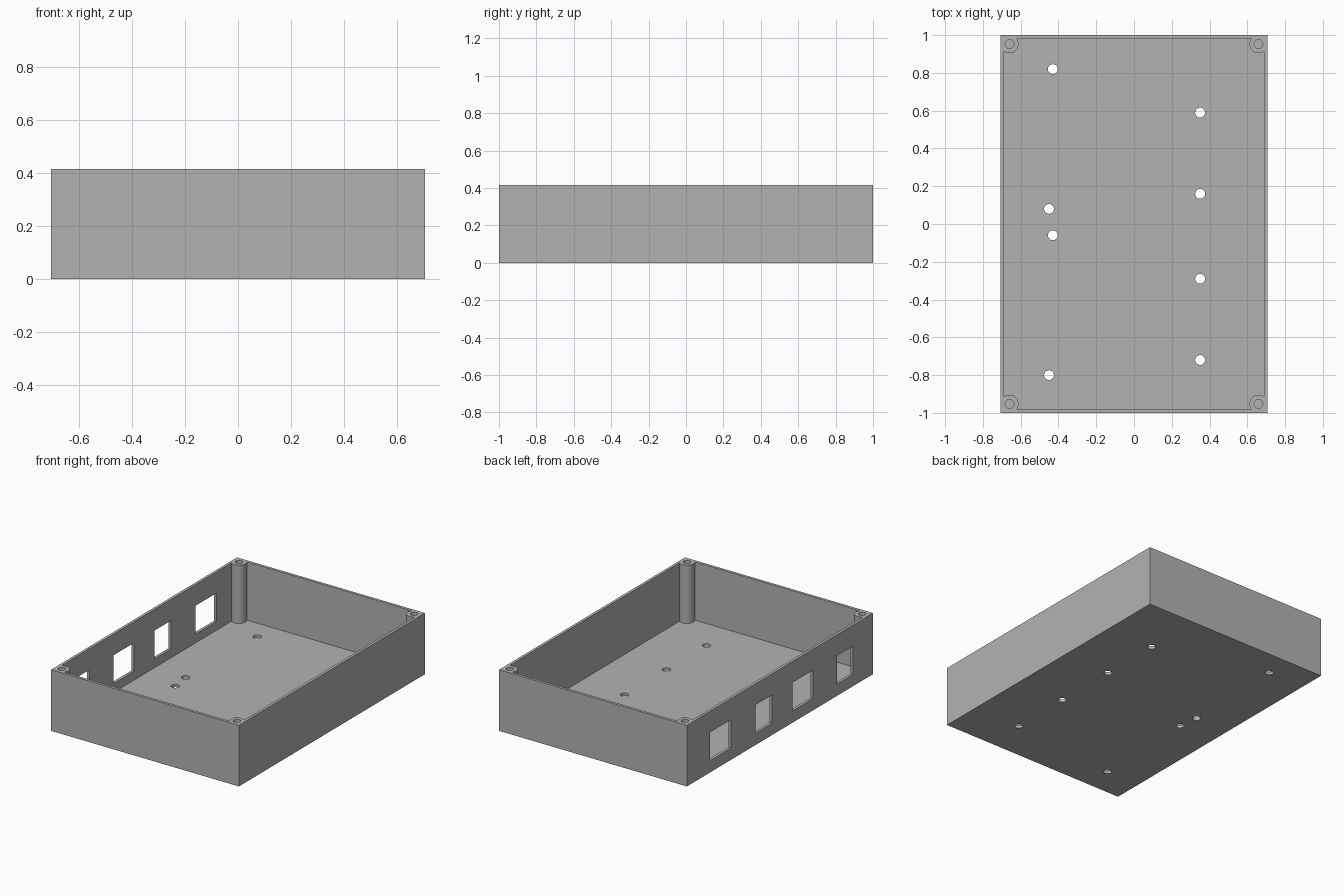
import bpy, bmesh, math
from mathutils import Matrix, Vector

HX, HY, H = 0.707, 1.0, 0.416      # outer half sizes and height
WALL, FLOOR = 0.019, 0.02
POST_R, SCREW_R, HOLE_R = 0.048, 0.023, 0.026
PX, PY = HX - POST_R, HY - POST_R  # corner post centres

default = bpy.data.objects.get("Cube")
if default:
    bpy.data.objects.remove(default)

grey = bpy.data.materials.new("plain grey")
grey.use_nodes = True
colour = (0.45, 0.45, 0.45, 1)
grey.diffuse_color = colour
grey.node_tree.nodes["Principled BSDF"].inputs["Base Color"].default_value = colour


def make_object(name, bm):
    bmesh.ops.recalc_face_normals(bm, faces=bm.faces[:])
    mesh = bpy.data.meshes.new(name)
    bm.to_mesh(mesh)
    bm.free()
    mesh.materials.append(grey)
    obj = bpy.data.objects.new(name, mesh)
    bpy.context.collection.objects.link(obj)
    return obj


def add_box(bm, low, high):
    low, high = Vector(low), Vector(high)
    matrix = Matrix.Translation((low + high) / 2) @ Matrix.Diagonal((*(high - low), 1))
    bmesh.ops.create_cube(bm, size=1, matrix=matrix)


def add_cylinder(bm, x, y, radius, low, high):
    bmesh.ops.create_cone(bm, cap_ends=True, segments=32, radius1=radius,
                          radius2=radius, depth=high - low,
                          matrix=Matrix.Translation((x, y, (low + high) / 2)))


def cut(target, cutter):
    cutter.hide_render = True
    mod = target.modifiers.new("cut", "BOOLEAN")
    mod.operation, mod.solver, mod.object = "DIFFERENCE", "EXACT", cutter
    bpy.ops.object.select_all(action="DESELECT")
    bpy.context.view_layer.objects.active = target
    target.select_set(True)
    bpy.ops.object.modifier_apply(modifier=mod.name)
    bpy.data.objects.remove(cutter)


# Solid block
bm = bmesh.new()
add_box(bm, (-HX, -HY, 0), (HX, HY, H))
case = make_object("enclosure_case", bm)

# Cavity outline: rectangle whose corners curve around the screw posts
gap = POST_R - WALL
start = math.pi + math.acos(gap / POST_R) + math.pi / 2 - math.pi / 2
reach = math.sqrt(POST_R ** 2 - gap ** 2)
a0, a1 = math.atan2(-reach, gap), math.atan2(gap, -reach) - 2 * math.pi
steps = 18
arc = []
for i in range(steps + 1):
    a = a0 + (a1 - a0) * i / steps
    arc.append((PX + POST_R * math.cos(a), PY + POST_R * math.sin(a)))
outline = []
for sx, sy in ((1, 1), (-1, 1), (-1, -1), (1, -1)):
    points = arc if sx * sy > 0 else arc[::-1]
    outline += [(sx * x, sy * y) for x, y in points]
bm = bmesh.new()
base = bm.faces.new([bm.verts.new((x, y, FLOOR)) for x, y in outline])
top = bmesh.ops.extrude_face_region(bm, geom=[base])["geom"]
bmesh.ops.translate(bm, vec=(0, 0, H),
                    verts=[v for v in top if isinstance(v, bmesh.types.BMVert)])
cut(case, make_object("cavity_cutter", bm))

bm = bmesh.new()
# Screw holes in the corner posts
for sx in (-1, 1):
    for sy in (-1, 1):
        add_cylinder(bm, sx * PX, sy * PY, SCREW_R, FLOOR, H + 0.1)
# Mounting holes through the floor
for x, y in ((-0.43, 0.82), (-0.45, 0.08), (-0.43, -0.06), (-0.45, -0.80),
             (0.35, 0.59), (0.35, 0.16), (0.35, -0.29), (0.35, -0.72)):
    add_cylinder(bm, x, y, HOLE_R, -0.1, 0.1)
# Connector windows in one long wall
for y0, y1 in ((0.525, 0.75), (0.085, 0.265), (-0.355, -0.135), (-0.787, -0.613)):
    add_box(bm, (-HX - 0.1, y0, 0.08), (-HX + 0.06, y1, 0.273))
cut(case, make_object("opening_cutter", bm))

bpy.ops.object.shade_smooth_by_angle(angle=math.radians(30))
